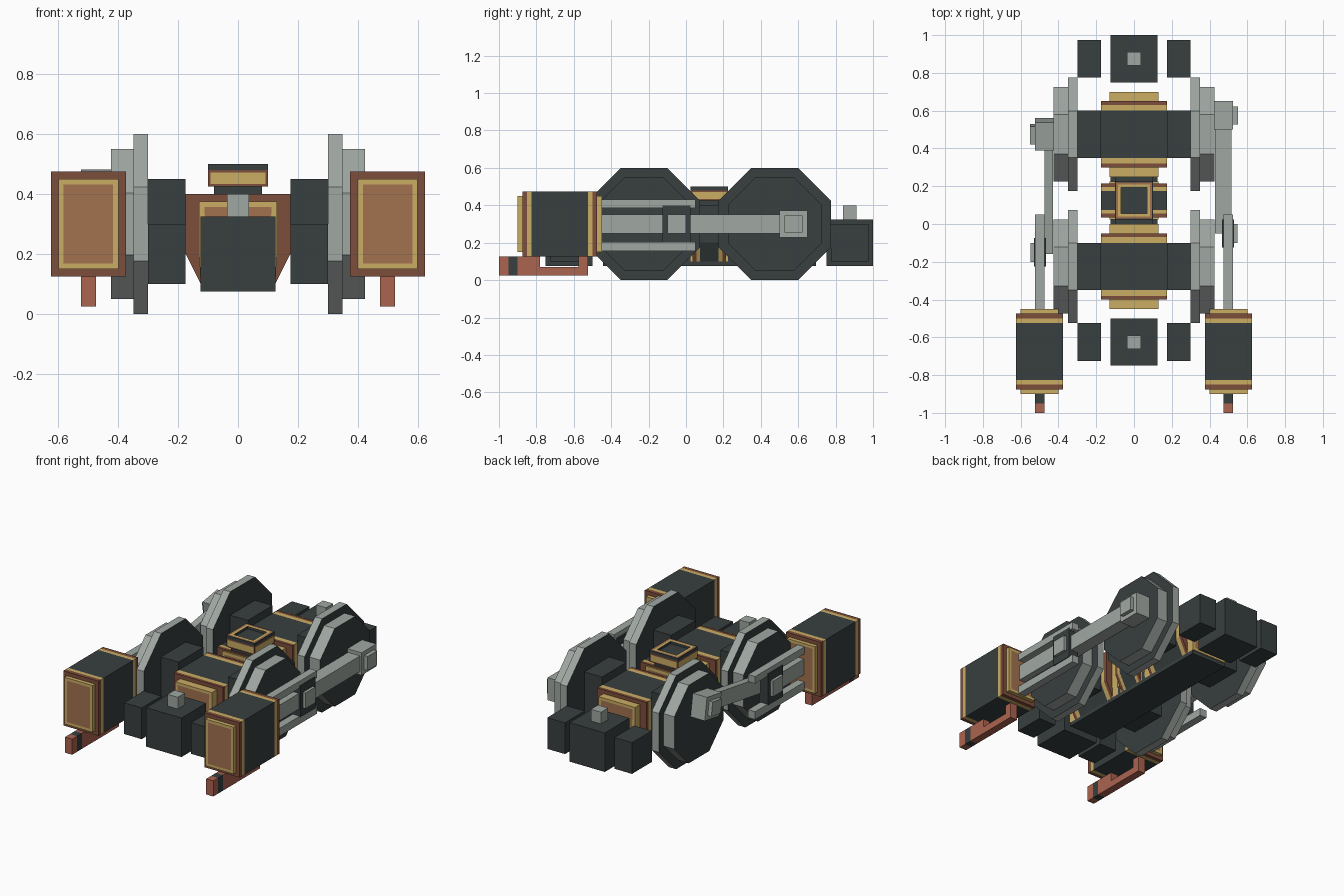
import bpy, bmesh, math
from mathutils import Vector

if "Cube" in bpy.data.objects:
    bpy.data.objects.remove(bpy.data.objects["Cube"], do_unlink=True)


def material(name, rgb):
    m = bpy.data.materials.new(name)
    m.use_nodes = True
    m.diffuse_color = (*rgb, 1)
    m.node_tree.nodes["Principled BSDF"].inputs["Base Color"].default_value = (*rgb, 1)
    return m


DARK = material("dark_iron", (0.04, 0.05, 0.05))
GRAY = material("light_steel", (0.35, 0.39, 0.36))
BROWN = material("dark_copper", (0.2, 0.075, 0.042))
COPPER = material("copper", (0.36, 0.17, 0.08))
YELLOW = material("brass", (0.6, 0.42, 0.13))
RED = material("red_copper", (0.41, 0.125, 0.08))


def prism(name, profile, axis, lo, hi, side, cap=None):
    """Extrude a 2D profile along x or y; the end caps may have their own colour."""
    def place(p, t):
        return (t, p[0], p[1]) if axis == "x" else (p[0], t, p[1])
    bm = bmesh.new()
    ends = [[bm.verts.new(place(p, t)) for p in profile] for t in (lo, hi)]
    caps = [bm.faces.new(e) for e in ends]
    n = len(profile)
    for i in range(n):
        j = (i + 1) % n
        bm.faces.new((ends[0][i], ends[0][j], ends[1][j], ends[1][i]))
    for f in caps:
        f.material_index = 1
    bmesh.ops.recalc_face_normals(bm, faces=bm.faces)
    me = bpy.data.meshes.new(name)
    bm.to_mesh(me)
    bm.free()
    me.materials.append(side)
    me.materials.append(cap or side)
    ob = bpy.data.objects.new(name, me)
    bpy.context.collection.objects.link(ob)
    return ob


def rect(x0, x1, z0, z1):
    return [(x0, z0), (x1, z0), (x1, z1), (x0, z1)]


def box(name, x, y, z, mat):
    return prism(name, rect(*x, *z), "y", *y, mat)


def side_box(name, s, x, y, z, mat):
    return box(name, sorted((s * x[0], s * x[1])), y, z, mat)


def inset_faces(ob, pick, steps):
    """Inset the picked faces once per (width, depth, material) step."""
    bm = bmesh.new()
    bm.from_mesh(ob.data)
    bm.normal_update()
    for f in [f for f in bm.faces if pick(f)]:
        for width, depth, mat in steps:
            bmesh.ops.inset_region(bm, faces=[f], thickness=width, depth=depth)
            if mat.name not in ob.data.materials:
                ob.data.materials.append(mat)
            f.material_index = ob.data.materials.find(mat.name)
    bm.to_mesh(ob.data)
    bm.free()


def banded_body(name, outer, inner, centre, half, lengths):
    """Dark body with brass and copper bands and a stepped, framed cap at each end."""
    core, brass, copper, cap = lengths
    prism(name + "_core", outer, "y", centre - core, centre + core, DARK)
    for label, s in (("front", -1), ("rear", 1)):
        def part(n, prof, a, b, m):
            return prism(f"{name}_{label}_{n}", prof, "y",
                         *sorted((centre + s * a, centre + s * b)), m)
        part("brass_band", outer, core, brass, YELLOW)
        part("copper_band", outer, brass, copper, BROWN)
        end = part("cap", inner, copper, cap, YELLOW)
        inset_faces(end, lambda f: f.normal.y * s > 0.9, [(half, 0, COPPER)])


# Octagonal wheels, flange and tread
def octagon(cy, apothem):
    r = apothem / math.cos(math.pi / 8)
    angles = [math.pi / 8 + k * math.pi / 4 for k in range(8)]
    return [(cy + r * math.cos(a), 0.3 + r * math.sin(a)) for a in angles]


AXLES = {"front": -0.225, "rear": 0.475}
SIDES = {"left": 1, "right": -1}
for end, cy in AXLES.items():
    for side, s in SIDES.items():
        prism(f"{end}_{side}_flange", octagon(cy, 0.3), "x", *sorted((s * 0.3, s * 0.35)), GRAY, DARK)
        prism(f"{end}_{side}_tread", octagon(cy, 0.25), "x", *sorted((s * 0.35, s * 0.425)), GRAY, DARK)
        side_box(f"{end}_{side}_axle_box", s, (0.175, 0.3), (cy - 0.125, cy + 0.125), (0.15, 0.45), DARK)


# Motors with tapered undersides, and the block between them
def hull(w, top):
    return [(-0.125, 0.1), (0.125, 0.1), (w, 0.2), (w, top), (-w, top), (-w, 0.2)]


for end, cy in AXLES.items():
    banded_body(f"{end}_motor", hull(0.175, 0.4), hull(0.13, 0.375), cy, 0.025,
                (0.125, 0.155, 0.175, 0.225))
banded_body("middle_block", hull(0.175, 0.4), hull(0.13, 0.39), 0.125, 0.025,
            (0.05, 0.07, 0.09, 0.1))
box("spine", (-0.1, 0.1), (-0.445, 0.695), (0.075, 0.3), DARK)
box("spine_floor", (-0.125, 0.125), (-0.445, 0.695), (0.075, 0.15), DARK)

# Centre pivot with framed sides and a recessed top
box("pivot_base", (-0.08, 0.08), (0.045, 0.205), (0.4, 0.425), DARK)
pivot = box("pivot", (-0.1, 0.1), (0.025, 0.225), (0.425, 0.48), BROWN)
inset_faces(pivot, lambda f: abs(f.normal.z) < 0.5, [(0.012, 0, YELLOW)])
lid = box("pivot_lid", (-0.1, 0.1), (0.025, 0.225), (0.48, 0.5), DARK)
inset_faces(lid, lambda f: f.normal.z > 0.5,
            [(0.006, 0, COPPER), (0.016, 0, YELLOW), (0.022, 0, DARK), (0.001, -0.015, DARK)])

# End coupler boxes with pins and side blocks
for end, cy in (("front", -0.625), ("rear", 0.875)):
    box(f"{end}_coupler_box", (-0.125, 0.125), (cy - 0.125, cy + 0.125), (0.075, 0.325), DARK)
    box(f"{end}_coupler_pin", (-0.036, 0.036), (cy - 0.036, cy + 0.036), (0.325, 0.4), GRAY)
    for side, s in SIDES.items():
        side_box(f"{end}_{side}_block", s, (0.175, 0.3), (cy - 0.1, cy + 0.1), (0.1, 0.3), DARK)

# Cylinders, drain skids, slide bars and drive rods
for side, s in SIDES.items():
    c = s * 0.5
    banded_body(f"{side}_cylinder", rect(c - 0.125, c + 0.125, 0.125, 0.475),
                rect(c - 0.1, c + 0.1, 0.15, 0.45), -0.675, 0.025,
                (0.15, 0.175, 0.2, 0.225))

    skid = (0.475, 0.525)
    side_box(f"{side}_skid_nose", s, skid, (-1, -0.95), (0.025, 0.125), RED)
    side_box(f"{side}_skid_collar", s, skid, (-0.95, -0.9), (0.025, 0.125), DARK)
    side_box(f"{side}_skid_head", s, skid, (-0.9, -0.78), (0.025, 0.125), RED)
    side_box(f"{side}_skid_bar", s, skid, (-0.78, -0.575), (0.025, 0.07), RED)
    side_box(f"{side}_skid_heel", s, skid, (-0.575, -0.525), (0.025, 0.125), RED)

    # The two cranks are a quarter turn apart
    crank = Vector((0.575, 0.3)) if s > 0 else Vector((0.475, 0.4))
    cross = crank.x - 0.625
    side_box(f"{side}_upper_slide_bar", s, skid, (-0.45, 0.05), (0.385, 0.43), GRAY)
    side_box(f"{side}_lower_slide_bar", s, skid, (-0.45, 0.05), (0.155, 0.205), GRAY)
    side_box(f"{side}_piston_rod", s, (0.477, 0.52), (-0.45, cross), (0.25, 0.35), GRAY)
    side_box(f"{side}_crosshead", s, (0.465, 0.53), (cross - 0.075, cross + 0.075), (0.2, 0.4), DARK)
    side_box(f"{side}_crosshead_pin", s, (0.53, 0.548), (cross - 0.05, cross + 0.05), (0.25, 0.35), GRAY)

    tilt = math.atan2(crank.y - 0.3, 0.625)
    length = 0.625 / math.cos(tilt)
    rod_x = (0.43, 0.515) if s > 0 else (0.43, 0.475)
    rod_parts = (("drive_rod", rod_x, (-length, 0), 0.05),
                 ("drive_rod_end", (0.425, 0.525), (-0.075, 0.075), 0.072),
                 ("crank_pin", (0.525, 0.55), (-0.048, 0.048), 0.045))
    for label, x, y, h in rod_parts:
        part = side_box(f"{side}_{label}", s, x, y, (-h, h), GRAY)
        part.location = (0, crank.x, crank.y)
        part.rotation_euler.x = tilt
